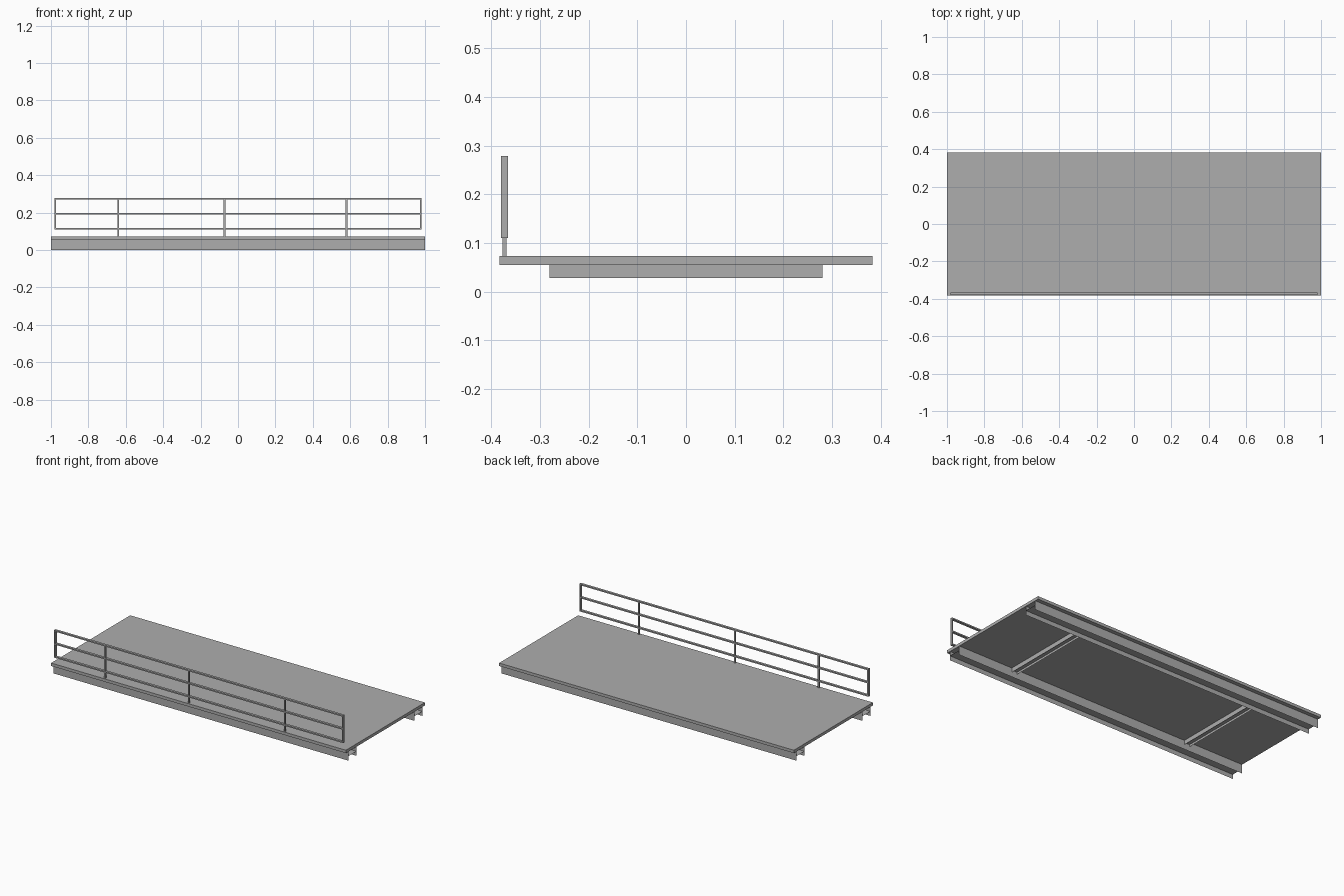
import bpy
import bmesh
from mathutils import Matrix

cube = bpy.data.objects.get("Cube")
if cube:
    bpy.data.objects.remove(cube, do_unlink=True)

# Single painted steel colour
GREY = (0.42, 0.42, 0.42, 1)
steel = bpy.data.materials.new("grey_steel")
steel.use_nodes = True
steel.diffuse_color = GREY
steel.node_tree.nodes["Principled BSDF"].inputs["Base Color"].default_value = GREY


def add_object(name, bm):
    mesh = bpy.data.meshes.new(name)
    bm.to_mesh(mesh)
    bm.free()
    mesh.materials.append(steel)
    obj = bpy.data.objects.new(name, mesh)
    bpy.context.collection.objects.link(obj)
    return obj


def box(name, x, y, z):
    """Box given by (low, high) spans on each axis."""
    bm = bmesh.new()
    spans = (x, y, z)
    size = Matrix.Diagonal([b - a for a, b in spans] + [1])
    centre = Matrix.Translation([(a + b) / 2 for a, b in spans])
    bmesh.ops.create_cube(bm, size=1, matrix=centre @ size)
    return add_object(name, bm)


def sheet_beam(name, centre, length, width, low, high, along_y=False):
    """Thin-sheet beam: two upright flanges joined by a level web."""
    bm = bmesh.new()
    half, w, mid = length / 2, width / 2, (low + high) / 2

    def sheet(a, b):
        pts = [(-half, *a), (half, *a), (half, *b), (-half, *b)]
        bm.faces.new([bm.verts.new(p) for p in pts])

    sheet((-w, low), (-w, high))
    sheet((w, high), (w, low))
    sheet((-w, mid), (w, mid))
    if along_y:
        bmesh.ops.rotate(bm, verts=bm.verts, matrix=Matrix(((0, -1, 0), (1, 0, 0), (0, 0, 1))))
    bmesh.ops.translate(bm, verts=bm.verts, vec=(*centre, 0))
    return add_object(name, bm)


# Deck slab
DECK_LOW, DECK_TOP = 0.055, 0.073
box("deck", (-1, 1), (-0.383, 0.383), (DECK_LOW, DECK_TOP))

# Long beams and cross members underneath
for label, side in (("front", -1), ("back", 1)):
    sheet_beam(label + "_beam", (0, side * 0.32), 2, 0.078, 0, DECK_LOW)
for label, x in (("right", -0.61), ("left", 0.61)):
    sheet_beam(label + "_cross_member", (x, 0), 0.562, 0.036, 0.028, DECK_LOW, True)

# Railing frame
RAIL_Y = -0.373
FRAME_Y = (RAIL_Y - 0.0075, RAIL_Y + 0.0075)
RAIL_X = (-0.982, 0.98)
RAIL_LOW, RAIL_TOP, BAR = 0.11, 0.279, 0.008
for label, z in (("bottom", RAIL_LOW), ("middle", 0.191), ("top", RAIL_TOP - BAR)):
    box(label + "_rail", RAIL_X, FRAME_Y, (z, z + BAR))
for label, x in (("right", RAIL_X[0]), ("left", RAIL_X[1] - BAR)):
    box(label + "_rail_end", (x, x + BAR), FRAME_Y, (RAIL_LOW, RAIL_TOP))

# Posts standing on the deck
for label, x in (("right", -0.64), ("middle", -0.072), ("left", 0.58)):
    box(label + "_post", (x - 0.0045, x + 0.0045), (RAIL_Y - 0.0045, RAIL_Y + 0.0045),
        (DECK_TOP, RAIL_TOP - BAR / 2))
